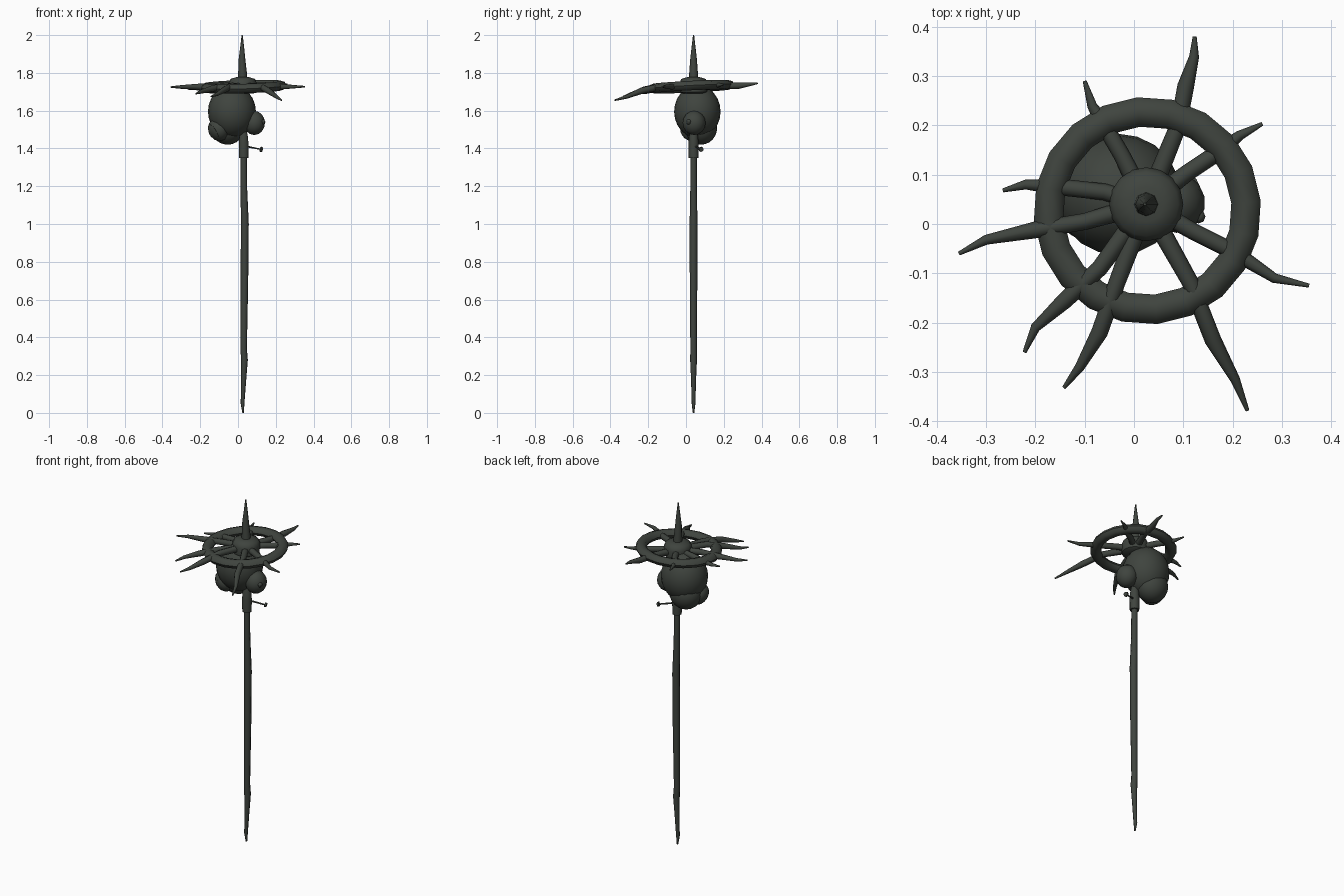
import bpy, bmesh, math
from mathutils import Vector, Matrix

if "Cube" in bpy.data.objects:
    bpy.data.objects.remove(bpy.data.objects["Cube"])

mat = bpy.data.materials.new("dark iron green")
mat.diffuse_color = (0.05, 0.058, 0.049, 1)
mat.use_nodes = True
mat.node_tree.nodes["Principled BSDF"].inputs["Base Color"].default_value = mat.diffuse_color


def finish(name, bm, smooth=None):
    bmesh.ops.recalc_face_normals(bm, faces=bm.faces)
    me = bpy.data.meshes.new(name)
    bm.to_mesh(me)
    bm.free()
    ob = bpy.data.objects.new(name, me)
    bpy.context.collection.objects.link(ob)
    me.materials.append(mat)
    if smooth:
        bpy.ops.object.select_all(action='DESELECT')
        ob.select_set(True)
        bpy.context.view_layer.objects.active = ob
        bpy.ops.object.shade_smooth_by_angle(angle=math.radians(smooth))
    return ob


def tube(name, pts, radii, sides=8, smooth=50):
    """Swept tube through points with a radius at each point."""
    pts = [Vector(p) for p in pts]
    bm = bmesh.new()
    rings = []
    for i, p in enumerate(pts):
        t = (pts[min(i + 1, len(pts) - 1)] - pts[max(i - 1, 0)]).normalized()
        ref = Vector((0, 0, 1)) if abs(t.z) < 0.9 else Vector((1, 0, 0))
        u = t.cross(ref).normalized()
        v = u.cross(t)
        rings.append([bm.verts.new(p + radii[i] * (math.cos(a) * u + math.sin(a) * v))
                      for a in (2 * math.pi * k / sides for k in range(sides))])
    for a, b in zip(rings, rings[1:]):
        for k in range(sides):
            n = (k + 1) % sides
            bm.faces.new((a[k], a[n], b[n], b[k]))
    bm.faces.new(rings[0])
    bm.faces.new(rings[-1])
    return finish(name, bm, smooth)


def ball(name, centre, scale, direction=(0, 0, 1), seg=20, rows=12):
    """Ellipsoid whose local z points along direction."""
    bm = bmesh.new()
    bmesh.ops.create_uvsphere(bm, u_segments=seg, v_segments=rows, radius=1)
    rot = Vector(direction).to_track_quat('Z', 'Y').to_matrix().to_4x4()
    bm.transform(Matrix.Translation(centre) @ rot @ Matrix.Diagonal((*scale, 1)))
    return finish(name, bm, 40)


def ring(name, centre, major, rad, height, normal, seg=20, sides=8):
    """Torus with an elliptical section."""
    bm = bmesh.new()
    rows = []
    for i in range(seg):
        a = 2 * math.pi * i / seg
        row = []
        for j in range(sides):
            b = 2 * math.pi * j / sides
            r = major + rad * math.cos(b)
            row.append(bm.verts.new((r * math.cos(a), r * math.sin(a), height * math.sin(b))))
        rows.append(row)
    for i in range(seg):
        for j in range(sides):
            a, b, n = rows[i], rows[(i + 1) % seg], (j + 1) % sides
            bm.faces.new((a[j], b[j], b[n], a[n]))
    rot = Vector(normal).to_track_quat('Z', 'Y').to_matrix().to_4x4()
    bm.transform(Matrix.Translation(centre) @ rot)
    return finish(name, bm, 50)


# staff with a slightly crooked, tapering pole and a collar
tube("staff_pole",
     [(.027, .04, 0), (.024, .04, .05), (.03, .04, .17), (.034, .04, .28), (.03, .04, .34),
      (.034, .04, .7), (.036, .04, 1.0), (.031, .04, 1.2), (.03, .04, 1.4)],
     [.004, .010, .013, .018, .017, .020, .021, .017, .017])
tube("staff_collar", [(.03, .04, 1.35), (.03, .04, 1.42), (.03, .04, 1.46), (.03, .04, 1.50)],
     [.026, .027, .024, .015], 10)

# nail driven through the collar
tube("nail_shaft", [(.035, .045, 1.413), (.122, .08, 1.395)], [.005, .004], 6)
tube("nail_head", [(.119, .079, 1.396), (.128, .082, 1.394)], [.014, .012], 8)

# large head ball with lower bulges
ball("main_ball", (-.032, .06, 1.595), (.127, .123, .14))
ball("lower_bulge", (-.055, .08, 1.51), (.09, .085, .09))
side = (-.8, -.35, -.45)
ball("side_bulge", (-.105, .03, 1.498), (.062, .062, .05), side, 16, 8)
ring("side_rim", (-.122, .02, 1.489), .042, .011, .011, side, 16, 6)

# small ball on the other side with a nub
ball("small_ball", (.086, .043, 1.535), (.058, .061, .064), (0, 0, 1), 14, 8)
ball("small_ball_nub", (.131, .015, 1.54), (.014, .014, .014), (0, 0, 1), 8, 6)

# wheel rim, hub and top spike
tilt = (-.03, -.05, 1)
ring("wheel_rim", (.027, .027, 1.727), .201, .030, .025, tilt)
tube("wheel_hub", [(.025, .04, 1.69), (.025, .04, 1.70), (.025, .04, 1.745),
                   (.025, .04, 1.768), (.025, .04, 1.777)],
     [.055, .072, .075, .065, .035], 16)
tube("top_spike", [(.025, .04, 1.76), (.024, .04, 1.80), (.021, .04, 1.87), (.022, .04, 1.94), (.022, .04, 2)],
     [.025, .023, .018, .010, .003])

# curved thorn spokes: (points in plan), tip height
spokes = [
    ([(.09, .2), (.105, .28), (.122, .34), (.123, .38)], 1.745),
    ([(.11, .105), (.17, .145), (.215, .18), (.26, .203)], 1.74),
    ([(.12, -.015), (.2, -.055), (.285, -.11), (.355, -.125)], 1.727),
    ([(.115, -.12), (.16, -.235), (.205, -.315), (.23, -.378)], 1.655),
    ([(-.035, -.12), (-.07, -.22), (-.11, -.29), (-.142, -.332)], 1.675),
    ([(-.07, -.09), (-.14, -.155), (-.2, -.21), (-.222, -.26)], 1.69),
    ([(-.1, .005), (-.2, -.012), (-.3, -.032), (-.355, -.06)], 1.725),
    ([(-.06, .065), (-.15, .075), (-.22, .08), (-.266, .068)], 1.715),
    ([(-.025, .14), (-.06, .2), (-.085, .24), (-.1, .29)], 1.735),
]
for n, (plan, tip) in enumerate(spokes, 1):
    base = 1.727
    heights = [base, base + .004, base + (tip - base) * .3, base + (tip - base) * .75, tip]
    pts = [(x, y, z) for (x, y), z in zip([(.025, .04)] + plan, heights)]
    tube(f"thorn_spoke_{n}", pts, [.02, .017, .017, .010, .004], 8)
